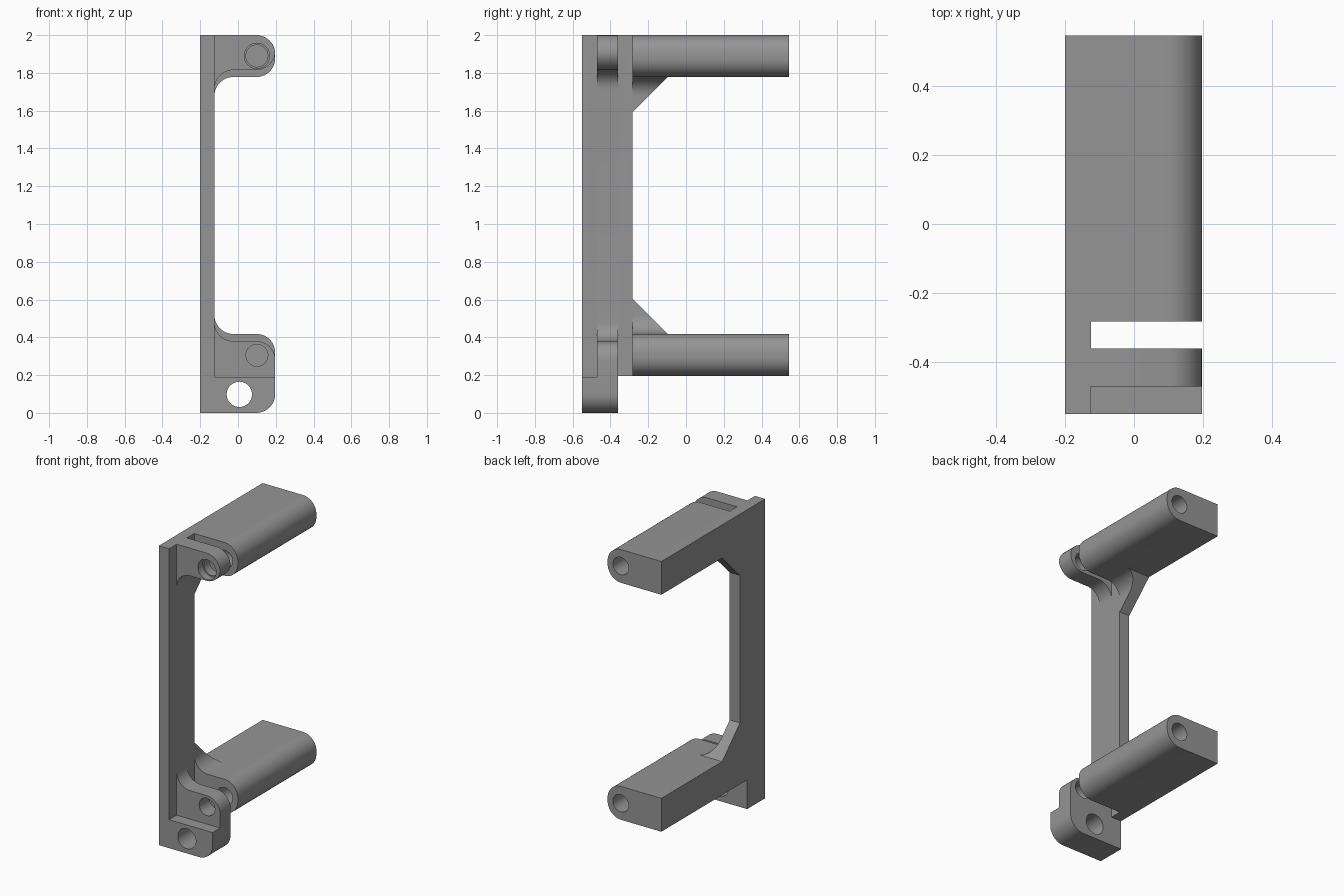
import bpy, bmesh, math
from mathutils import Vector

if "Cube" in bpy.data.objects:
    bpy.data.objects.remove(bpy.data.objects["Cube"])

X0, XW, X1 = -0.2, -0.125, 0.197     # back of wall, face of wall, outer edge
Y0, Y1 = -0.55, 0.546                # front and rear ends
R = 0.1                              # corner and fillet radius

grey = bpy.data.materials.new("grey")
grey.diffuse_color = (0.3, 0.3, 0.3, 1)
grey.use_nodes = True
grey.node_tree.nodes["Principled BSDF"].inputs["Base Color"].default_value = grey.diffuse_color


def arc(cx, cz, a0, a1, r=R, n=12):
    """Points of an arc in the xz plane, angles in degrees."""
    return [(cx + r * math.cos(math.radians(a0 + (a1 - a0) * i / n)),
             cz + r * math.sin(math.radians(a0 + (a1 - a0) * i / n))) for i in range(n + 1)]


def extrude(name, profile, y0, y1, cut=None):
    """Extrude an xz profile along y; optionally keep one side of a plane."""
    bm = bmesh.new()
    face = bm.faces.new([bm.verts.new((x, y0, z)) for x, z in profile])
    new = bmesh.ops.extrude_face_region(bm, geom=[face])["geom"]
    bmesh.ops.translate(bm, vec=(0, y1 - y0, 0),
                        verts=[v for v in new if isinstance(v, bmesh.types.BMVert)])
    if cut:
        geom = bm.verts[:] + bm.edges[:] + bm.faces[:]
        bmesh.ops.bisect_plane(bm, geom=geom, plane_co=cut[0], plane_no=cut[1], clear_outer=True)
        bmesh.ops.holes_fill(bm, edges=[e for e in bm.edges if e.is_boundary])
    bmesh.ops.recalc_face_normals(bm, faces=bm.faces)
    me = bpy.data.meshes.new(name)
    bm.to_mesh(me)
    bm.free()
    me.materials.append(grey)
    ob = bpy.data.objects.new(name, me)
    bpy.context.collection.objects.link(ob)
    return ob


def box(name, x0, x1, y0, y1, z0, z1):
    return extrude(name, [(x0, z0), (x1, z0), (x1, z1), (x0, z1)], y0, y1)


def hole(x, z, r, y0, y1):
    return extrude("hole_cutter", arc(x, z, 0, 360, r, 40)[:-1], y0, y1)


def combine(base, others, op):
    """Apply a boolean with each helper, then remove the helper."""
    for ob in others:
        mod = base.modifiers.new("bool", "BOOLEAN")
        mod.operation, mod.object, mod.solver = op, ob, "EXACT"
        bpy.context.view_layer.objects.active = base
        bpy.ops.object.modifier_apply(modifier=mod.name)
        bpy.data.objects.remove(ob)


# Wall plate, stepped at the bottom
bracket = box("bracket", X0, XW, Y0, -0.36, 0, 2)
parts = [box("wall_rear", X0, XW, -0.36, -0.283, 0.195, 2)]

# Long arms with rounded outer edge
for z0, z1 in ((0.195, 0.418), (1.778, 2)):
    prof = [(X0, z0)] + arc(X1 - R, z0 + R, -90, 0) + arc(X1 - R, z1 - R, 0, 90) + [(X0, z1)]
    parts.append(extrude("arm", prof, -0.283, Y1))

# Sloped gussets with a filleted inner corner, s = direction away from the arm
for z, s in ((0.418, 1), (1.778, -1)):
    curve = [(x, z + s * q) for x, q in arc(XW + R, R, 270, 180)]
    prof = [(X0, z - s * 0.05), (XW + R, z - s * 0.05)] + curve + [(XW, z + s * 0.25), (X0, z + s * 0.25)]
    parts.append(extrude("gusset", prof, -0.283, 0,
                         (Vector((0, -0.283, z + s * 0.187)), Vector((0, 1, s)))))

# Upper front tab
prof = ([(X0, 2), (X0, 1.6), (XW, 1.6)] + arc(XW + R, 1.815 - R, 180, 90)
        + arc(X1 - R, 1.815 + R, -90, 0, n=8)[:8]
        + arc(X1 - R, 2 - R, 0, 90, n=8)[1:])
parts.append(extrude("upper_tab", prof, -0.47, -0.36))

# Lower front tab, rounded at both outer corners
prof = ([(X0, 0)] + arc(X1 - R, R, -90, 0) + arc(X1 - R, 0.38 - R, 0, 90)
        + arc(XW + R, 0.38 + R, 270, 180) + [(XW, 0.6), (X0, 0.6)])
parts.append(extrude("lower_tab", prof, -0.47, -0.36))

# Mounting foot in front of the lower tab
prof = [(X0, 0)] + arc(X1 - R, R, -90, 0) + [(X1, 0.19), (X0, 0.19)]
parts.append(extrude("foot", prof, Y0, -0.47))
combine(bracket, parts, "UNION")

# Mounting hole, pin holes through the tabs, blind holes in the arms
cutters = [hole(0.007, 0.098, 0.067, -0.7, -0.3),
           hole(0.1, 1.89, 0.067, -0.5, -0.42)]
for z in (0.305, 1.89):
    cutters += [hole(0.1, z, 0.058, -0.5, -0.05), hole(0.1, z, 0.058, 0.3, 0.7)]
combine(bracket, cutters, "DIFFERENCE")

# Merge coplanar faces and smooth the curved ones
bm = bmesh.new()
bm.from_mesh(bracket.data)
bmesh.ops.remove_doubles(bm, verts=bm.verts, dist=0.0005)
bmesh.ops.dissolve_limit(bm, angle_limit=0.01, verts=bm.verts, edges=bm.edges)
bm.to_mesh(bracket.data)
bm.free()
bpy.ops.object.select_all(action="DESELECT")
bracket.select_set(True)
bpy.context.view_layer.objects.active = bracket
bpy.ops.object.shade_smooth_by_angle(angle=math.radians(30))
